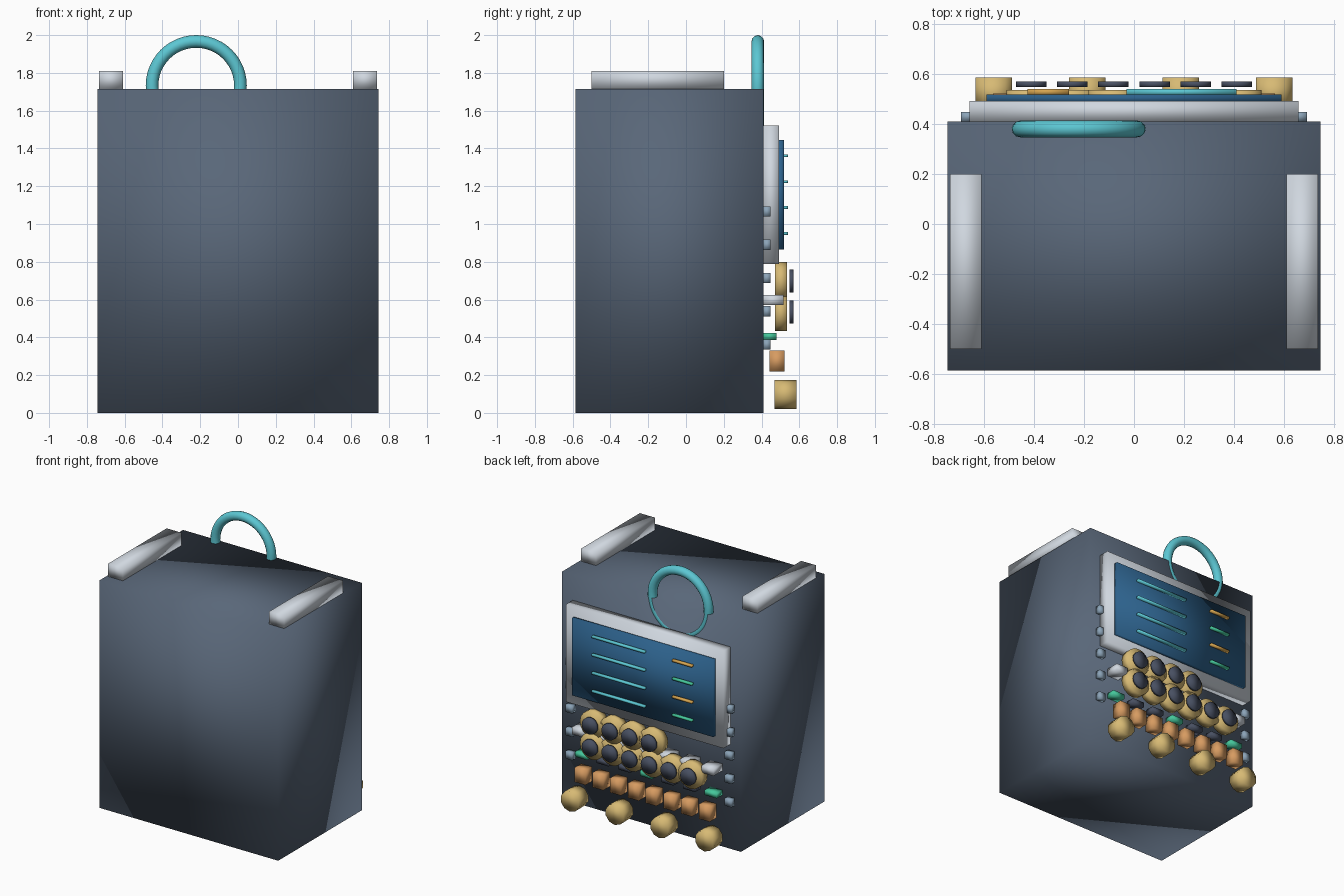
import bpy
from math import pi

cube = bpy.data.objects.get("Cube")
if cube:
    bpy.data.objects.remove(cube, do_unlink=True)


def material(name, r, g, b):
    m = bpy.data.materials.new(name)
    m.use_nodes = True
    m.diffuse_color = (r, g, b, 1)
    m.node_tree.nodes["Principled BSDF"].inputs["Base Color"].default_value = (r, g, b, 1)
    return m


SLATE = material("slate", .10, .135, .19)
SILVER = material("silver", .63, .68, .74)
GOLD = material("gold", .68, .49, .175)
CYAN = material("cyan", .107, .57, .65)
BLUE = material("screen blue", .026, .12, .26)
COPPER = material("copper", .68, .33, .12)
GREEN = material("green", .06, .57, .33)
STEEL = material("steel blue", .26, .37, .48)
DARK = material("dark slate", .065, .08, .122)
AMBER = material("amber", .68, .38, .08)


def finish(name, mat):
    ob = bpy.context.object
    ob.name = name
    ob.data.materials.append(mat)
    bpy.ops.object.shade_smooth()
    return ob


def box(name, mat, x, y, z):
    """Soft shaded box from (low, high) pairs."""
    pairs = (x, y, z)
    bpy.ops.mesh.primitive_cube_add(size=1, location=[(a + b) / 2 for a, b in pairs])
    bpy.context.object.scale = [b - a for a, b in pairs]
    bpy.ops.object.transform_apply(location=False, rotation=False, scale=True)
    return finish(name, mat)


def around(centre, width):
    return centre - width / 2, centre + width / 2


def drum(name, mat, x, z, radius, y, sides):
    """Cylinder lying along y."""
    bpy.ops.mesh.primitive_cylinder_add(
        vertices=sides, radius=radius, depth=y[1] - y[0],
        location=(x, (y[0] + y[1]) / 2, z), rotation=(pi / 2, 0, 0))
    return finish(name, mat)


# Cabinet, top rails and ring handle
BACK = .41
box("cabinet", SLATE, (-.745, .745), (-.585, BACK), (0, 1.715))
for side, x in (("left", .6725), ("right", -.6725)):
    box(side + "_top_rail", SILVER, around(x, .125), (-.5, .2), (1.715, 1.81))
bpy.ops.mesh.primitive_torus_add(
    major_radius=.234, minor_radius=.0335, major_segments=48, minor_segments=12,
    location=(-.221, .38, 1.7325), rotation=(pi / 2, 0, 0))
finish("ring_handle", CYAN)

# Screen with its readout lines
box("screen_frame", SILVER, (-.657, .657), (BACK, .492), (.788, 1.522))
box("screen", BLUE, (-.59, .59), (.485, .518), (.865, 1.446))
for i in range(4):
    z = around(.95 + i * .137, .015)
    box("long_readout", CYAN, (-.03, .41), (.515, .54), z)
    box("short_readout", AMBER if i % 2 else GREEN, (-.425, -.26), (.515, .54), z)

# Bolts down both sides
for x in (-.664, .664):
    for i in range(5):
        box("side_bolt", STEEL, around(x, .055), (BACK, .448), around(.362 + i * .176, .055))

# Two rows of dials, four above six
for row, (z, count) in enumerate(((.533, 6), (.698, 4))):
    for i in range(count):
        x = .41 - i * .164
        drum("dial", GOLD, x, z, .1, (.472, .536), 16)
        drum("dial_cap", DARK, x, z, .061, (.547, .57), 16)

# Switch rows: silver levers above, indicator lamps below
for i in range(-3, 4):
    x = around(i * .18, .1)
    box("lever", SILVER, x, (BACK, .515), (.57, .623))
    box("lamp", DARK if i % 3 else GREEN, x, (BACK, .478), (.387, .424))

# Copper keys
for i in range(8):
    box("key", COPPER, around(-.518 + i * .148, .09), (.443, .522), (.22, .329))

# Large bottom knobs
for i in range(4):
    drum("bottom_knob", GOLD, -.56 + i * .3733, .098, .077, (.468, .585), 10)
